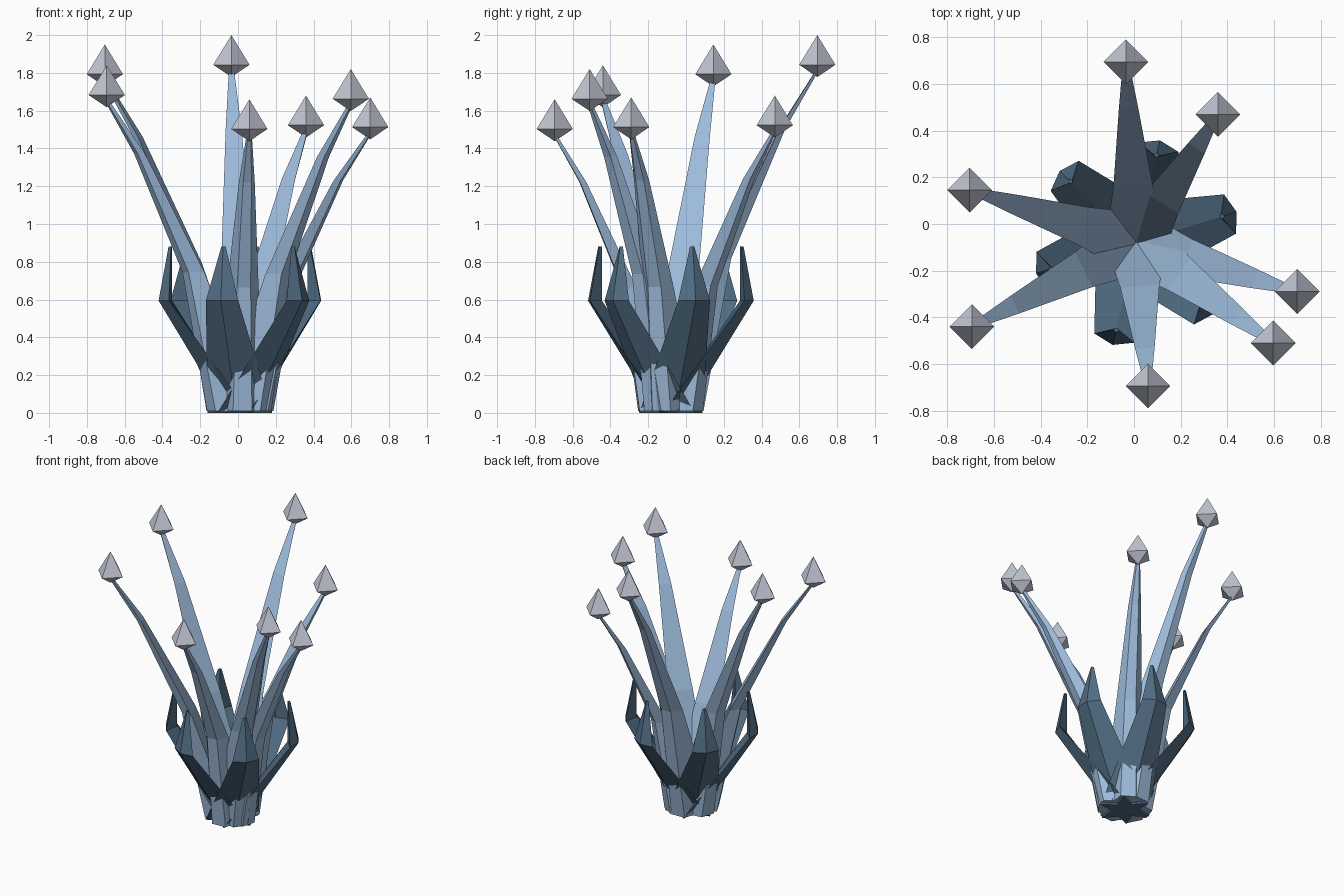
import bpy, bmesh, math

if "Cube" in bpy.data.objects:
    bpy.data.objects.remove(bpy.data.objects["Cube"])

CX, CY = 0.01, -0.08          # point where all stalks and leaves meet


def material(name, rgb):
    m = bpy.data.materials.new(name)
    m.diffuse_color = (*rgb, 1)
    m.use_nodes = True
    m.node_tree.nodes["Principled BSDF"].inputs["Base Color"].default_value = m.diffuse_color
    return m


STALK = material("pale blue", (0.34, 0.50, 0.71))
LEAF = material("dark slate blue", (0.085, 0.155, 0.23))
TIP = material("light grey", (0.55, 0.58, 0.67))


def finish(bm, name, mat):
    bmesh.ops.recalc_face_normals(bm, faces=bm.faces)
    me = bpy.data.meshes.new(name)
    bm.to_mesh(me)
    bm.free()
    me.materials.append(mat)
    ob = bpy.data.objects.new(name, me)
    bpy.context.collection.objects.link(ob)
    return ob


def loft(name, mat, angle, rings):
    """Join rings of (radius, sideways, height) points, turned to an angle."""
    bm = bmesh.new()
    c, s = math.cos(angle), math.sin(angle)
    rows = [[bm.verts.new((CX + r * c - w * s, CY + r * s + w * c, z))
             for r, w, z in ring] for ring in rings]
    n = len(rows[0])
    for a, b in zip(rows, rows[1:]):
        for i in range(n):
            j = (i + 1) % n
            bm.faces.new((a[i], a[j], b[j], b[i]))
    bm.faces.new(rows[0])
    bm.faces.new(rows[-1])
    return finish(bm, name, mat)


def slab(inner, outer, wide, narrow, z):
    """Trapezoid section: wide face inward, narrow face outward."""
    return [(inner, -wide, z), (inner, wide, z),
            (outer, narrow, z), (outer, -narrow, z)]


def diamond(inner, side, outer, half, z):
    """Diamond section with a ridge inside and outside."""
    return [(inner, 0, z), (side, half, z), (outer, 0, z), (side, -half, z)]


# Stalk tips: x, y and height of the crystal's widest level
tips = [(-0.035, 0.695, 1.843), (0.36, 0.47, 1.523), (-0.705, 0.145, 1.793),
        (-0.695, -0.44, 1.683), (0.06, -0.695, 1.503), (0.597, -0.51, 1.663),
        (0.70, -0.29, 1.513)]

for x, y, z in tips:
    # Bent, tapering stalk
    R, ang, H = math.hypot(x - CX, y - CY), math.atan2(y - CY, x - CX), z - 0.03
    mid, bend = 0.37 * R, 0.76 * R
    loft("stalk", STALK, ang, [
        slab(-0.03, 0.17, 0.14, 0.05, 0.01),
        slab(mid - 0.04, mid + 0.03, 0.084, 0.036, 0.45 * H),
        slab(bend - 0.016, bend + 0.016, 0.042, 0.022, 0.83 * H),
        slab(R - 0.008, R + 0.008, 0.014, 0.008, H)])

    # Eight-sided crystal, taller above than below
    bm = bmesh.new()
    h = 0.096
    belt = [bm.verts.new((x + h * dx, y + h * dy, z))
            for dx, dy in ((1, 0), (0, 1), (-1, 0), (0, -1))]
    ends = [bm.verts.new((x, y, z + 0.157)), bm.verts.new((x, y, z - 0.065))]
    for i in range(4):
        for e in ends:
            bm.faces.new((belt[i], belt[(i + 1) % 4], e))
    finish(bm, "crystal_tip", TIP)

# Six dark leaves around the base
for k in range(6):
    loft("leaf", LEAF, math.radians(17 + 60 * k), [
        diamond(-0.02, 0.0, 0.075, 0.175, 0),
        diamond(0.375, 0.42, 0.45, 0.088, 0.594),
        diamond(0.375, 0.385, 0.395, 0.012, 0.88)])
